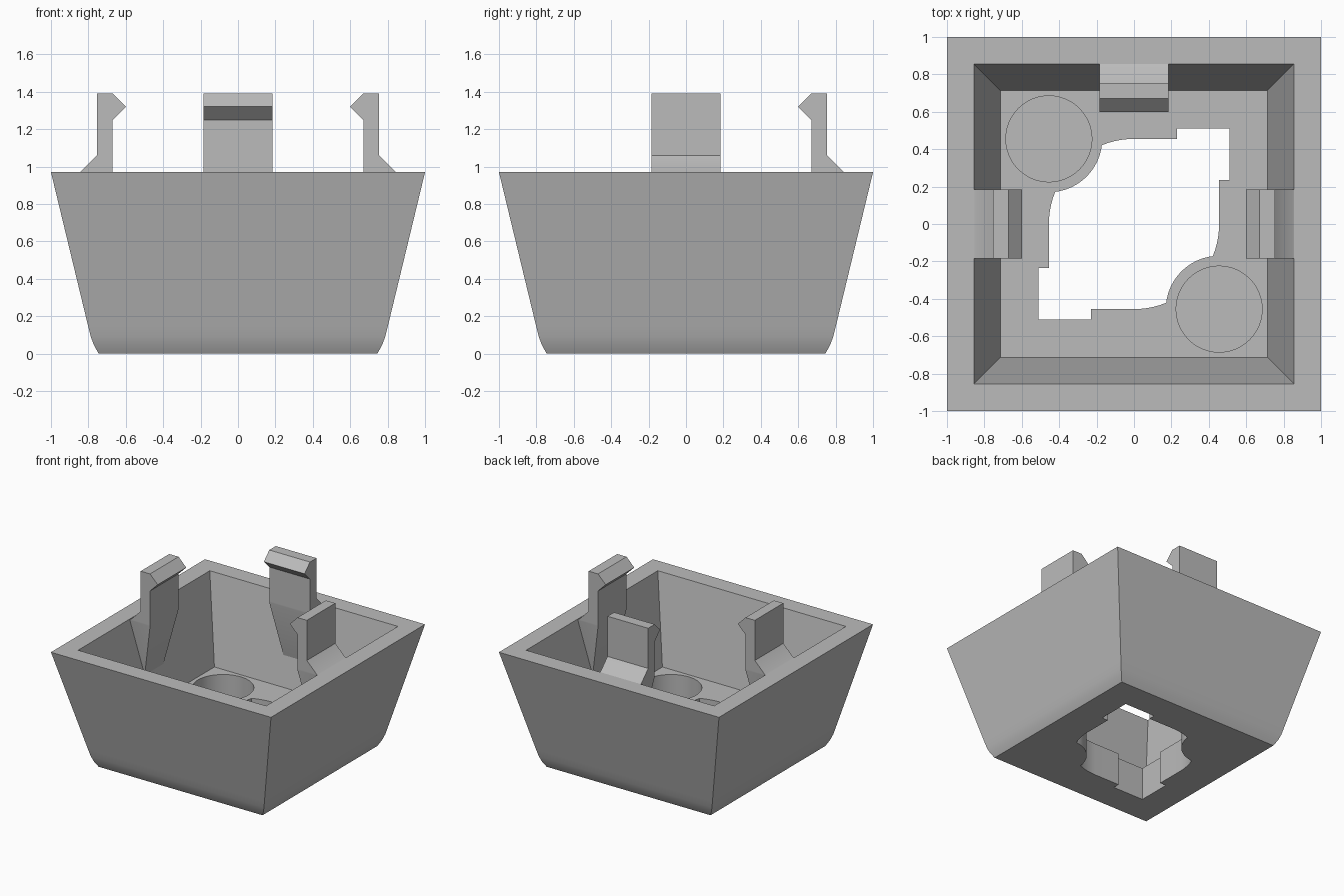
import bpy, bmesh
from math import cos, sin, pi, radians
from mathutils import Matrix

if "Cube" in bpy.data.objects:
    bpy.data.objects.remove(bpy.data.objects["Cube"])

grey = bpy.data.materials.new("plain_grey")
grey.use_nodes = True
grey.diffuse_color = (0.5, 0.5, 0.5, 1)
grey.node_tree.nodes["Principled BSDF"].inputs["Base Color"].default_value = (0.5, 0.5, 0.5, 1)


def loft(name, rings):
    """Closed solid through rings of equal point count, listed bottom to top."""
    bm = bmesh.new()
    loops = [[bm.verts.new(p) for p in ring] for ring in rings]
    n = len(loops[0])
    for low, high in zip(loops, loops[1:]):
        for i in range(n):
            j = (i + 1) % n
            bm.faces.new((low[i], low[j], high[j], high[i]))
    bm.faces.new(loops[0][::-1])
    bm.faces.new(loops[-1])
    bmesh.ops.recalc_face_normals(bm, faces=bm.faces)
    mesh = bpy.data.meshes.new(name)
    bm.to_mesh(mesh)
    bm.free()
    mesh.materials.append(grey)
    obj = bpy.data.objects.new(name, mesh)
    bpy.context.collection.objects.link(obj)
    return obj


def rect(x0, x1, y, z):
    return [(x0, -y, z), (x1, -y, z), (x1, y, z), (x0, y, z)]


def square(half, z):
    return rect(-half, half, half, z)


def prism(name, outline, z0, z1):
    return loft(name, [[(x, y, z) for x, y in outline] for z in (z0, z1)])


def arc(cx, cy, r, a0, a1, steps):
    angles = [radians(a0 + (a1 - a0) * i / steps) for i in range(steps + 1)]
    return [(cx + r * cos(a), cy + r * sin(a)) for a in angles]


def select(obj):
    bpy.ops.object.select_all(action='DESELECT')
    obj.select_set(True)
    bpy.context.view_layer.objects.active = obj


def cut(obj, cutter):
    cutter.hide_render = True
    mod = obj.modifiers.new("cut", 'BOOLEAN')
    mod.operation, mod.solver, mod.object = 'DIFFERENCE', 'EXACT', cutter
    select(obj)
    bpy.ops.object.modifier_apply(modifier=mod.name)
    bpy.data.objects.remove(cutter)


RIM, FLOOR = 0.97, 0.27

# Tapered outer shell with a softened bottom edge
body = loft("shell", [square(h, z) for h, z in
                      [(0.745, 0), (0.77, 0.045), (0.787, 0.09), (0.802, 0.15), (1, RIM)]])

# Tapered cavity, open at the top
cut(body, loft("cavity_cutter", [square(0.715, FLOOR), square(0.855, RIM), square(0.875, RIM + 0.1)]))

# Floor opening: two corner notches and two curved bites, half turn symmetric
half = [(0.51, 0.235), (0.51, 0.51), (0.23, 0.51), (0.23, 0.455)]
half += arc(0, 0, 0.455, 90, 111, 6)
half += arc(-0.455, 0.455, 0.285, -7, -83, 16)
half += arc(0, 0, 0.455, 159, 180, 6)
half += [(-0.455, -0.235)]
outline = half + [(-x, -y) for x, y in half]
cut(body, prism("opening_cutter", outline, -0.1, FLOOR + 0.1))

# Round blind pockets in the floor
for s in (-1, 1):
    ring = arc(s * 0.455, -s * 0.455, 0.23, 0, 360, 48)[:-1]
    cut(body, prism("pocket_cutter", ring, 0.06, FLOOR + 0.1))

# Snap clips on three walls: z, inner face, outer face, half width
sections = [(0.5, 0.765, 0.82, 0.12), (0.96, 0.67, 0.87, 0.185),
            (RIM, 0.67, 0.845, 0.185), (1.06, 0.67, 0.755, 0.185),
            (1.25, 0.67, 0.755, 0.185), (1.32, 0.6, 0.755, 0.185),
            (1.39, 0.67, 0.755, 0.185)]
parts = [body]
for name, turn in (("left_clip", 0), ("back_clip", pi / 2), ("right_clip", pi)):
    clip = loft(name, [rect(a, b, w, z) for z, a, b, w in sections])
    clip.data.transform(Matrix.Rotation(turn, 4, 'Z'))
    parts.append(clip)

for part in parts:
    select(part)
    bpy.ops.object.shade_smooth_by_angle(angle=radians(30))
